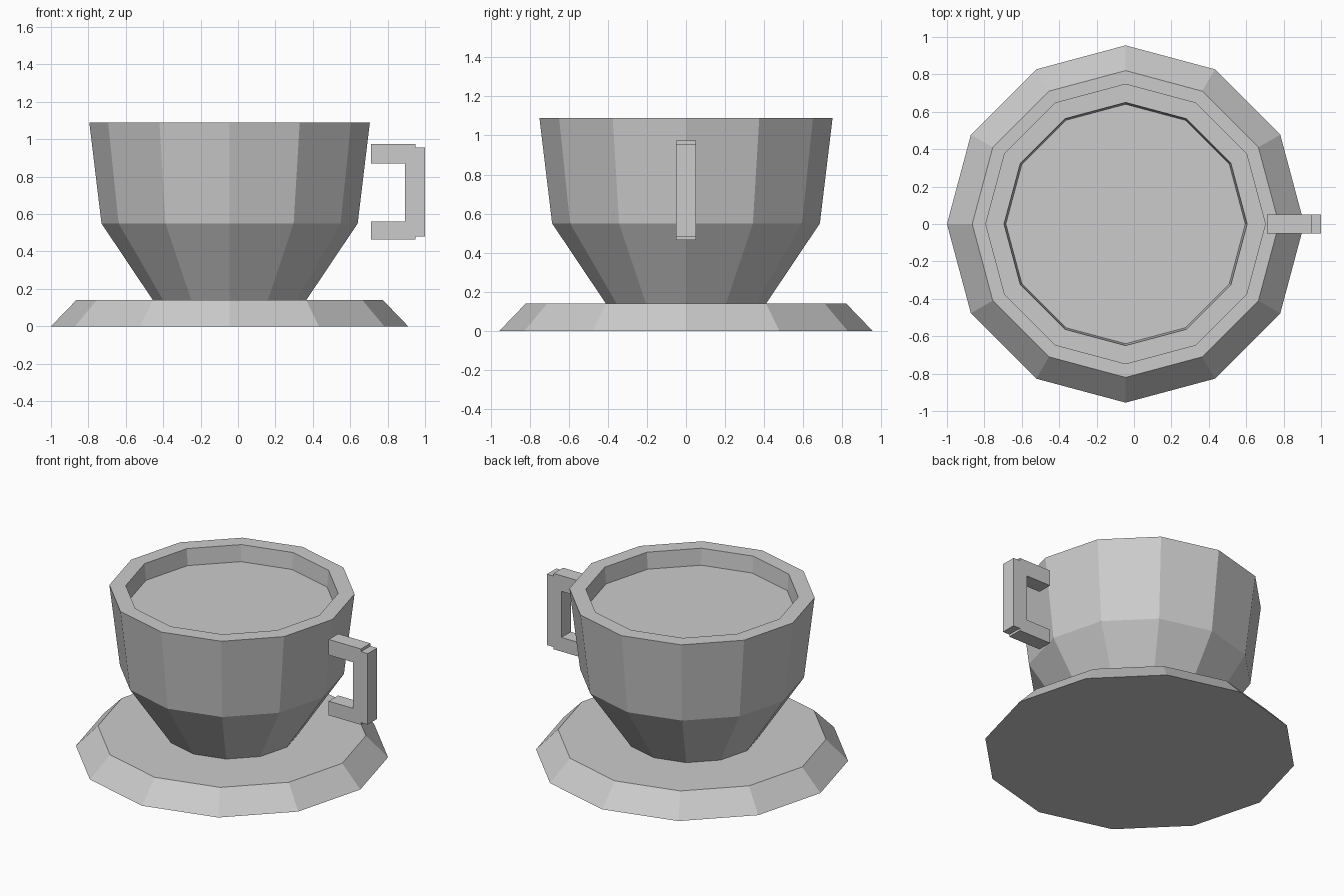
import bpy
import bmesh
from math import cos, sin, tau

if "Cube" in bpy.data.objects:
    bpy.data.objects.remove(bpy.data.objects["Cube"], do_unlink=True)

SIDES = 12
CENTRE_X = -0.045

# Plain clay material shared by every part
clay = bpy.data.materials.new("light grey clay")
clay.use_nodes = True
GREY = (0.6, 0.6, 0.6, 1.0)
clay.diffuse_color = GREY
clay.node_tree.nodes["Principled BSDF"].inputs["Base Color"].default_value = GREY


def finish(name, bm):
    bmesh.ops.recalc_face_normals(bm, faces=bm.faces)
    mesh = bpy.data.meshes.new(name)
    bm.to_mesh(mesh)
    bm.free()
    mesh.materials.append(clay)
    obj = bpy.data.objects.new(name, mesh)
    bpy.context.collection.objects.link(obj)
    return obj


def turned(name, profile):
    """Faceted solid from (radius, height) pairs, capped at both ends."""
    bm = bmesh.new()
    rings = []
    for r, z in profile:
        rings.append([bm.verts.new((CENTRE_X + r * cos(tau * i / SIDES),
                                    r * sin(tau * i / SIDES), z))
                      for i in range(SIDES)])
    for low, high in zip(rings, rings[1:]):
        for i in range(SIDES):
            j = (i + 1) % SIDES
            bm.faces.new((low[i], low[j], high[j], high[i]))
    bm.faces.new(rings[0][::-1])
    bm.faces.new(rings[-1])
    return finish(name, bm)


# Saucer: shallow solid with a sloping edge
turned("saucer", [(0.955, 0), (0.82, 0.14)])

# Cup: flared base, upright wall, thick rim, and the drink surface as last cap
turned("cup", [(0.41, 0.14), (0.685, 0.55), (0.75, 1.09),
               (0.65, 1.09), (0.64, 0.98)])

# Handle: stepped bracket outline in the xz plane, extruded along y
upper = [(0.71, 0.87), (0.71, 0.975), (0.95, 0.975), (0.95, 0.957), (1.0, 0.957)]
lower = [(1.0, 0.48), (0.95, 0.48), (0.95, 0.465), (0.71, 0.465), (0.71, 0.56)]
inner = [(0.892, 0.56), (0.892, 0.87)]
bm = bmesh.new()
side = bm.faces.new([bm.verts.new((x, -0.05, z)) for x, z in upper + lower + inner])
grown = bmesh.ops.extrude_face_region(bm, geom=[side])
new_verts = [g for g in grown["geom"] if isinstance(g, bmesh.types.BMVert)]
bmesh.ops.translate(bm, verts=new_verts, vec=(0, 0.1, 0))
# Keep the starting side so the bracket is closed
if not side.is_valid or len(bm.faces) < len(upper + lower + inner) + 2:
    bmesh.ops.holes_fill(bm, edges=bm.edges)
finish("handle", bm)
